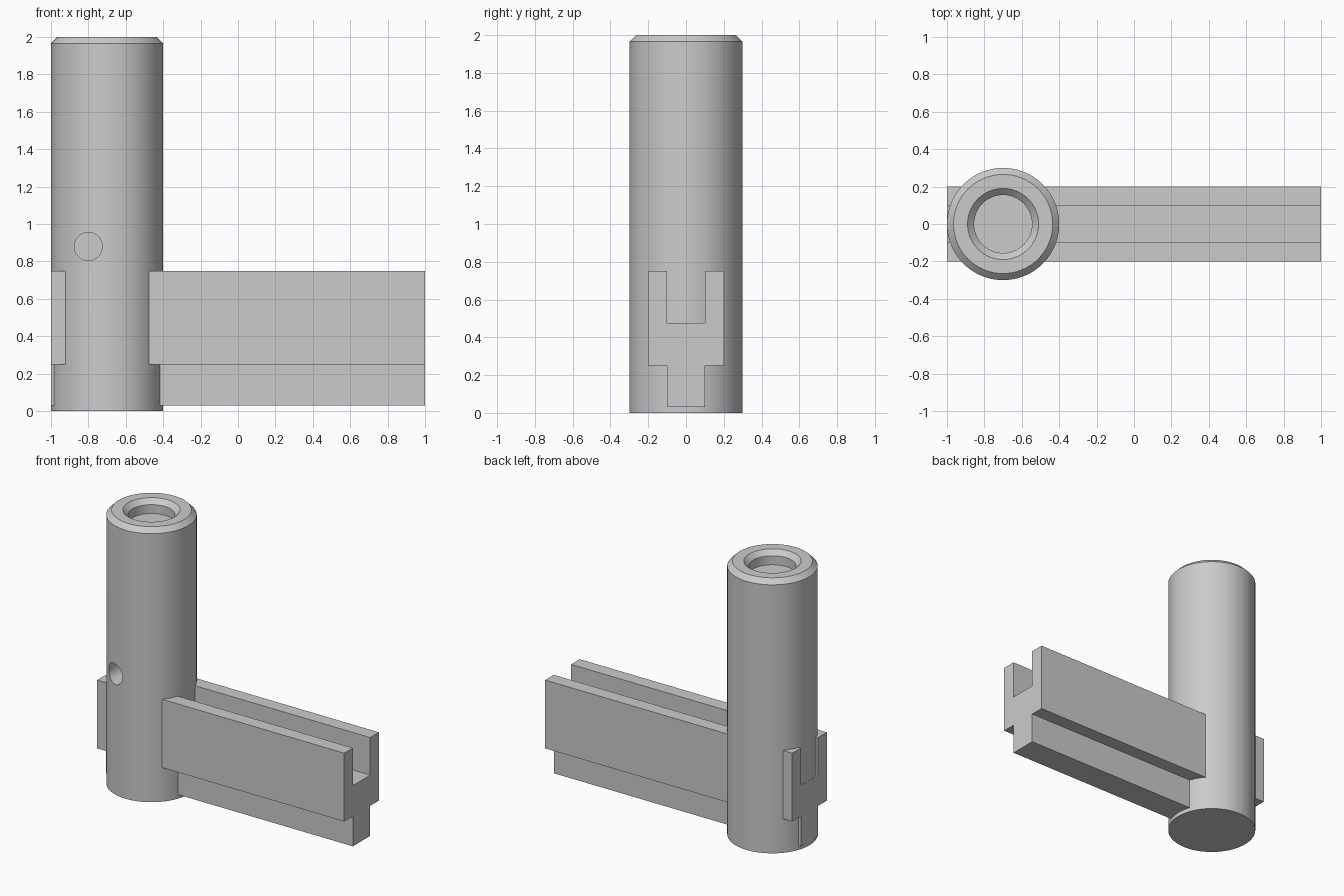
import bpy
import bmesh
import math
from mathutils import Matrix, Vector

cube = bpy.data.objects.get("Cube")
if cube:
    bpy.data.objects.remove(cube, do_unlink=True)

POST_X = -0.7
SEGMENTS = 96

# Single plain grey
grey = bpy.data.materials.new("plain_grey")
grey.use_nodes = True
colour = (0.6, 0.6, 0.6, 1)
grey.diffuse_color = colour
grey.node_tree.nodes["Principled BSDF"].inputs["Base Color"].default_value = colour


def make_object(name, bm):
    bmesh.ops.recalc_face_normals(bm, faces=bm.faces)
    mesh = bpy.data.meshes.new(name)
    bm.to_mesh(mesh)
    bm.free()
    mesh.materials.append(grey)
    obj = bpy.data.objects.new(name, mesh)
    bpy.context.collection.objects.link(obj)
    return obj


def lathe(name, profile):
    """Revolve (radius, z) points that start and end on the axis."""
    bm = bmesh.new()
    verts = [bm.verts.new((r, 0, z)) for r, z in profile]
    edges = [bm.edges.new(pair) for pair in zip(verts, verts[1:])]
    bmesh.ops.spin(bm, geom=verts + edges, cent=(0, 0, 0), axis=(0, 0, 1),
                   angle=math.tau, steps=SEGMENTS, use_duplicate=False)
    bmesh.ops.remove_doubles(bm, verts=bm.verts, dist=1e-4)
    return make_object(name, bm)


def extrude_x(name, outline, x0, x1):
    """Extrude a (y, z) outline along x."""
    bm = bmesh.new()
    face = bm.faces.new([bm.verts.new((x0, y, z)) for y, z in outline])
    result = bmesh.ops.extrude_face_region(bm, geom=[face])
    moved = [v for v in result["geom"] if isinstance(v, bmesh.types.BMVert)]
    bmesh.ops.translate(bm, verts=moved, vec=Vector((x1 - x0, 0, 0)))
    return make_object(name, bm)


# Round post with chamfered rim and shallow countersunk bore
post = lathe("post", [(0, 0), (0.3, 0), (0.3, 1.965), (0.265, 2), (0.19, 2),
                      (0.155, 1.965), (0.155, 1.9), (0, 1.9)])
post.location.x = POST_X

# Blind pin hole in the front of the post
bm = bmesh.new()
bmesh.ops.create_cone(bm, cap_ends=True, segments=48, radius1=0.075,
                      radius2=0.075, depth=0.4,
                      matrix=Matrix.Rotation(math.pi / 2, 4, "X"))
cutter = make_object("pin_hole_cutter", bm)
cutter.location = (POST_X - 0.1, -0.2, 0.88)
cutter.hide_render = True

cut = post.modifiers.new("pin_hole", "BOOLEAN")
cut.operation = "DIFFERENCE"
cut.solver = "EXACT"
cut.object = cutter
bpy.ops.object.select_all(action="DESELECT")
bpy.context.view_layer.objects.active = post
post.select_set(True)
bpy.ops.object.modifier_apply(modifier=cut.name)
bpy.data.objects.remove(cutter, do_unlink=True)
bpy.ops.object.shade_smooth_by_angle(angle=math.radians(30))

# Slotted rail with a narrow tongue below, running through the post
half = [(0.1, 0.03), (0.1, 0.25), (0.2, 0.25), (0.2, 0.75), (0.1, 0.75), (0.1, 0.475)]
outline = half + [(-y, z) for y, z in reversed(half)]
extrude_x("slotted_rail", outline, -1, 1)
